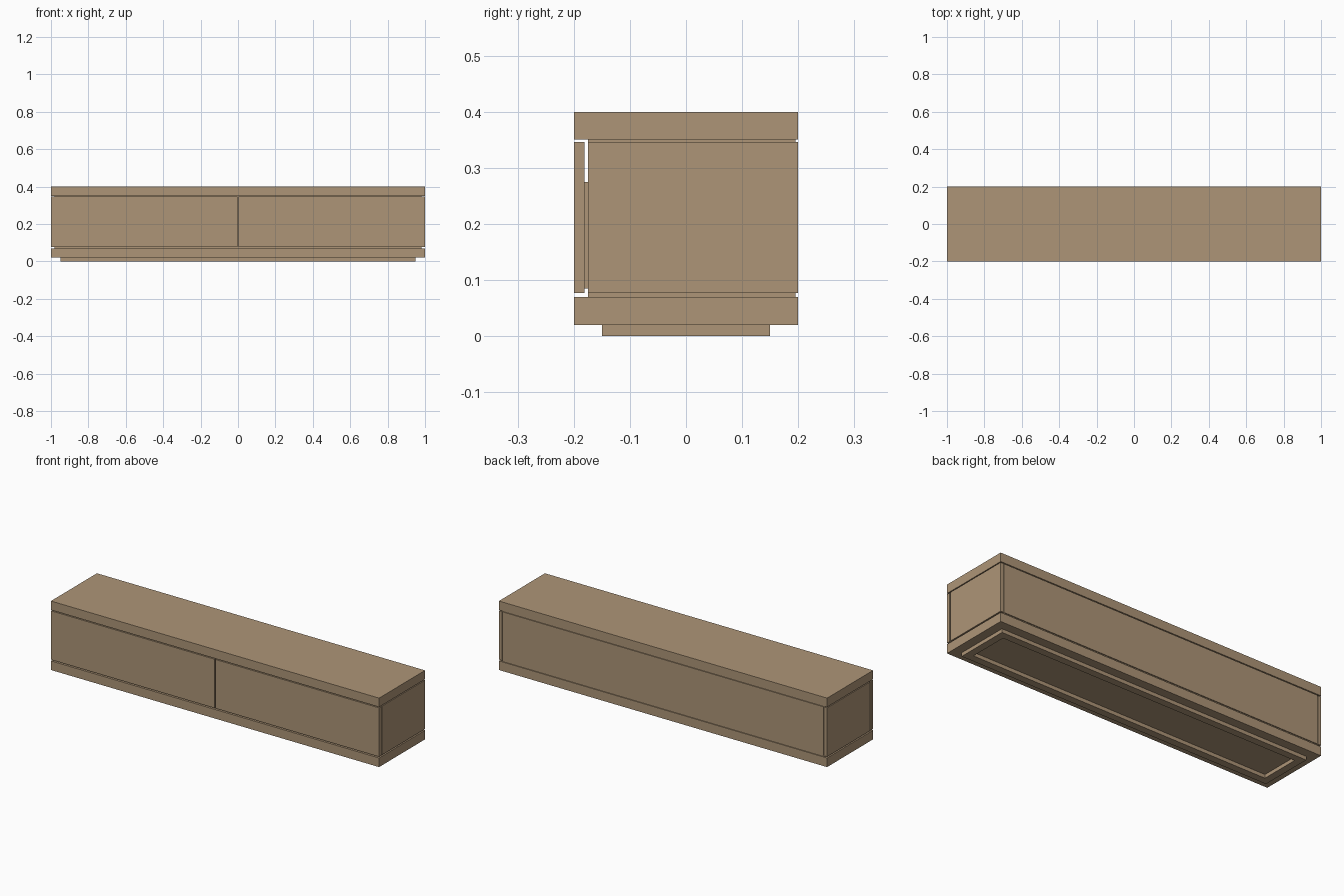
import bpy

if "Cube" in bpy.data.objects:
    bpy.data.objects.remove(bpy.data.objects["Cube"])

# single wood tone
wood = bpy.data.materials.new("light_brown_wood")
wood.diffuse_color = (0.42, 0.30, 0.185, 1)
wood.use_nodes = True
wood.node_tree.nodes["Principled BSDF"].inputs["Base Color"].default_value = wood.diffuse_color


def box(name, x, y, z):
    """Axis-aligned board given its (min, max) range on every axis."""
    bpy.ops.mesh.primitive_cube_add(size=1, location=[(a + b) / 2 for a, b in (x, y, z)])
    ob = bpy.context.object
    ob.name = name
    ob.scale = [b - a for a, b in (x, y, z)]
    bpy.ops.object.transform_apply(location=False, rotation=False, scale=True)
    ob.data.materials.append(wood)
    return ob


def pair(name, x, y, z):
    """A board and its mirror image across x = 0."""
    box(name + "_right", x, y, z)
    box(name + "_left", (-x[1], -x[0]), y, z)


def framed_slab(name, hx, hy, w, z, panel=True):
    """Long rails front and back, short end rails between, optional infill."""
    box(name + "_front_rail", (-hx, hx), (-hy, -hy + w), z)
    box(name + "_back_rail", (-hx, hx), (hy - w, hy), z)
    pair(name + "_end_rail", (hx - w, hx), (-hy + w, hy - w), z)
    if panel:
        box(name + "_panel", (-hx + w, hx - w), (-hy + w, hy - w), z)


# plinth, base and top
framed_slab("plinth", 0.95, 0.15, 0.04, (0, 0.02), panel=False)
framed_slab("base", 1.0, 0.2, 0.02, (0.02, 0.07))
framed_slab("top", 1.0, 0.2, 0.02, (0.351, 0.4))

# inner carcass, set back to leave shadow gaps
F, B = -0.175, 0.195
box("carcass_floor", (-0.982, 0.982), (F, B), (0.07, 0.08))
box("carcass_ceiling", (-0.982, 0.982), (F, B), (0.335, 0.351))
pair("carcass_side", (0.966, 0.982), (F, B), (0.08, 0.335))
box("carcass_back", (-0.966, 0.966), (0.175, B), (0.08, 0.335))
box("carcass_divider", (-0.01, 0.01), (F, 0.175), (0.08, 0.335))

# outer cladding
PZ = (0.077, 0.346)
pair("side_panel", (0.982, 1.0), (F, 0.2), PZ)
box("back_panel", (-0.979, 0.979), (B, 0.2), PZ)

# two drawers: face board plus open box
DZ = (0.085, 0.275)
pair("drawer_face", (0.003, 1.0), (-0.2, -0.181), PZ)
pair("drawer_box_front", (0.025, 0.955), (-0.181, -0.165), DZ)
pair("drawer_box_back", (0.025, 0.955), (0.145, 0.16), DZ)
pair("drawer_box_inner_side", (0.025, 0.04), (-0.165, 0.145), DZ)
pair("drawer_box_outer_side", (0.94, 0.955), (-0.165, 0.145), DZ)
pair("drawer_box_floor", (0.04, 0.94), (-0.165, 0.145), (0.085, 0.095))
